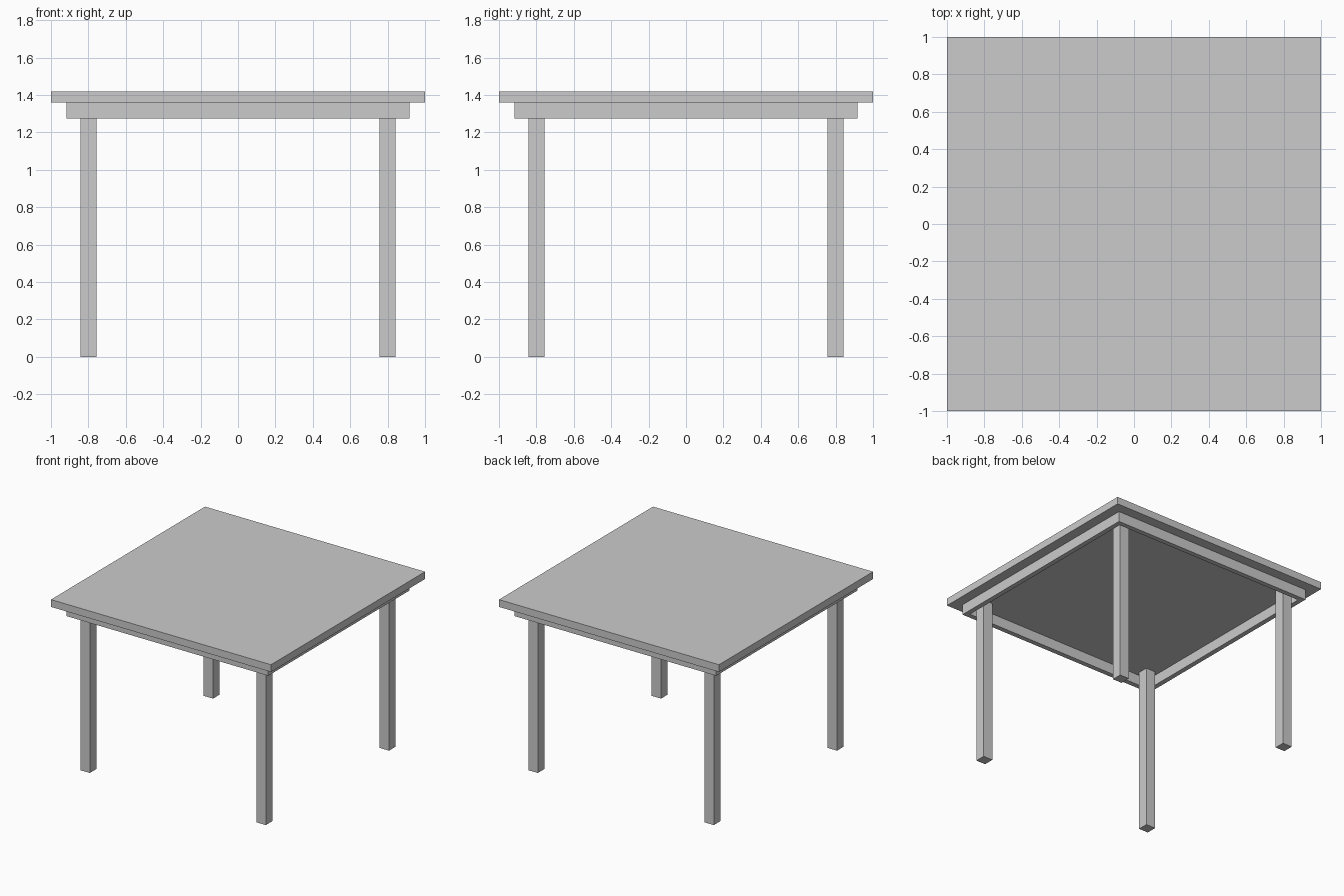
import bpy

if "Cube" in bpy.data.objects:
    bpy.data.objects.remove(bpy.data.objects["Cube"])

TOP_Z, TOP_UNDER = 1.42, 1.36      # table top slab
APRON_Z = 1.275                    # lower edge of the apron
APRON_OUT, APRON_T = 0.917, 0.04   # apron outer half width, board thickness
LEG_POS, LEG_W = 0.8, 0.085        # leg centre offset, leg width


def box(name, x, y, z0, z1, sx, sy):
    """Axis-aligned box centred on x, y and spanning z0..z1."""
    bpy.ops.mesh.primitive_cube_add(size=1, location=(x, y, (z0 + z1) / 2))
    obj = bpy.context.object
    obj.name = name
    obj.scale = (sx, sy, z1 - z0)
    bpy.ops.object.transform_apply(location=False, rotation=False, scale=True)
    return obj


# Table top
box("table_top", 0, 0, TOP_UNDER, TOP_Z, 2, 2)

# Apron boards: front/back run full length, sides fit between them
mid = APRON_OUT - APRON_T / 2
long_len = 2 * APRON_OUT
short_len = long_len - 2 * APRON_T
for side, s in (("front", -1), ("back", 1)):
    box(f"{side}_apron", 0, s * mid, APRON_Z, TOP_UNDER, long_len, APRON_T)
for side, s in (("left", -1), ("right", 1)):
    box(f"{side}_apron", s * mid, 0, APRON_Z, TOP_UNDER, APRON_T, short_len)

# Four square legs standing just inside the apron corners
for fb, sy in (("front", -1), ("back", 1)):
    for lr, sx in (("left", -1), ("right", 1)):
        box(f"{fb}_{lr}_leg", sx * LEG_POS, sy * LEG_POS, 0, TOP_UNDER, LEG_W, LEG_W)
